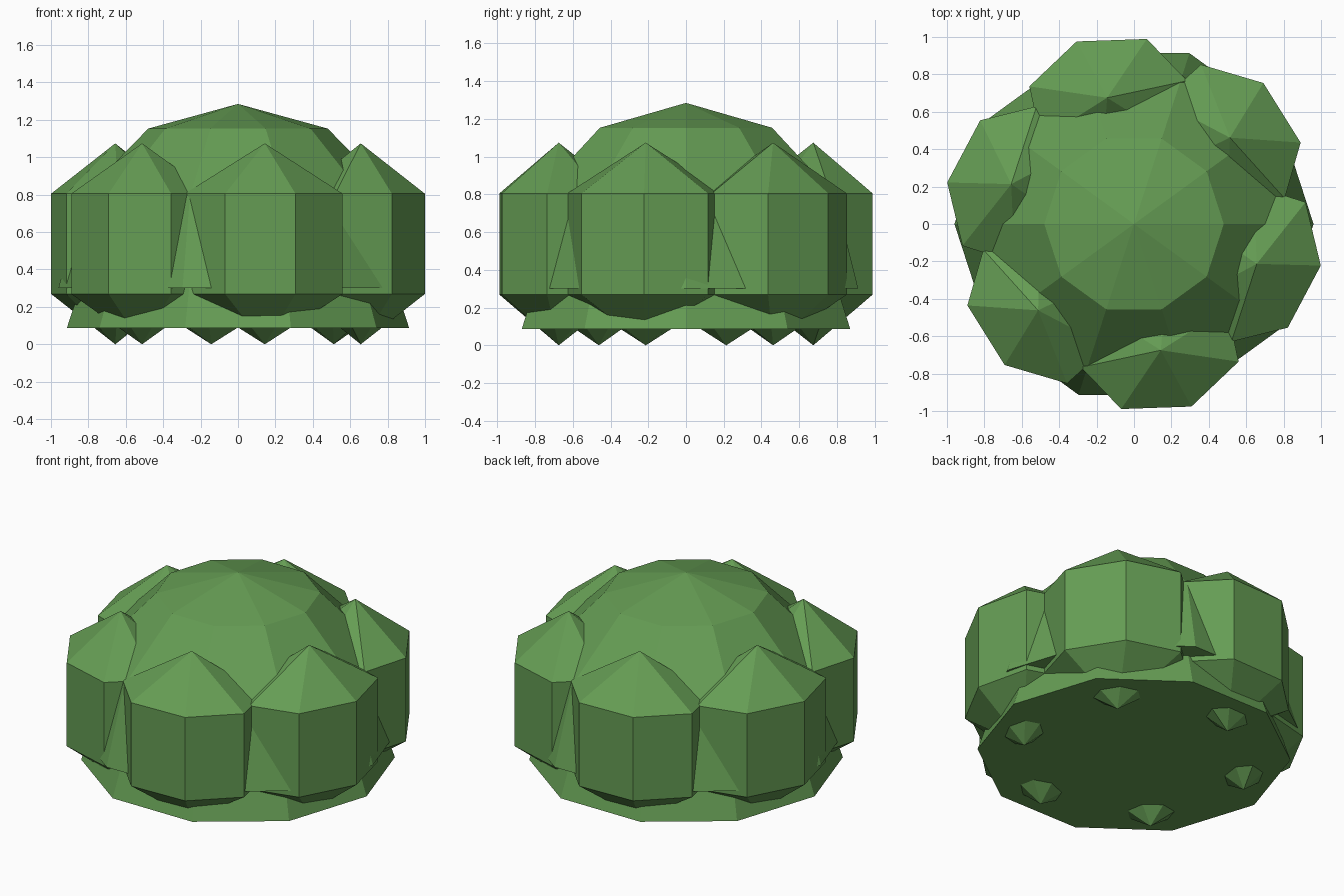
import bpy, bmesh, math
from mathutils import Matrix

if "Cube" in bpy.data.objects:
    bpy.data.objects.remove(bpy.data.objects["Cube"])

leaf = bpy.data.materials.new("leaf green")
leaf.diffuse_color = (0.13, 0.335, 0.088, 1)
leaf.use_nodes = True
leaf.node_tree.nodes["Principled BSDF"].inputs["Base Color"].default_value = leaf.diffuse_color


def lathe(name, sides, profile, sx=1.0, sy=1.0, start=0.0, matrix=None):
    """Closed flat-faced solid from (radius, z) points; radius 0 makes a tip."""
    bm = bmesh.new()
    rings = []
    for r, z in profile:
        n = 1 if r == 0 else sides
        rings.append([bm.verts.new((r * sx * math.cos(start + math.tau * i / sides),
                                    r * sy * math.sin(start + math.tau * i / sides), z))
                      for i in range(n)])
    for a, b in zip(rings, rings[1:]):
        for i in range(sides):
            j = (i + 1) % sides
            quad = [a[i % len(a)], a[j % len(a)], b[j % len(b)], b[i % len(b)]]
            bm.faces.new(list(dict.fromkeys(quad)))
    for ring in (rings[0], rings[-1]):
        if len(ring) > 1:
            bm.faces.new(ring)
    bmesh.ops.recalc_face_normals(bm, faces=bm.faces[:])
    mesh = bpy.data.meshes.new(name)
    bm.to_mesh(mesh)
    bm.free()
    mesh.materials.append(leaf)
    obj = bpy.data.objects.new(name, mesh)
    if matrix is not None:
        obj.matrix_world = matrix
    bpy.context.collection.objects.link(obj)
    return obj


def arc(radius, height, base, degrees):
    return [(radius * math.sin(math.radians(d)) if 0 < d < 180 else 0,
             base + height * math.cos(math.radians(d))) for d in degrees]


# Central dome, flat underneath
lathe("bush_dome", 10, arc(0.96, 0.985, 0.30, (90, 60, 30, 0)))

# Skirt at the foot, tapering up into the dome
lathe("bush_base", 10, [(0.915, 0.087), (0.79, 0.47)])

# Six leaf clumps around the dome, wider sideways than outwards
for k in range(6):
    angle = math.radians(42 + 60 * k)
    place = Matrix.Rotation(angle, 4, 'Z') @ Matrix.Translation((0.69, 0, 0))
    lathe(f"leaf_clump_{k + 1}", 7, arc(1, 0.537, 0.537, (180, 120, 60, 0)),
          sx=0.389, sy=0.505, start=-math.pi / 2, matrix=place)
